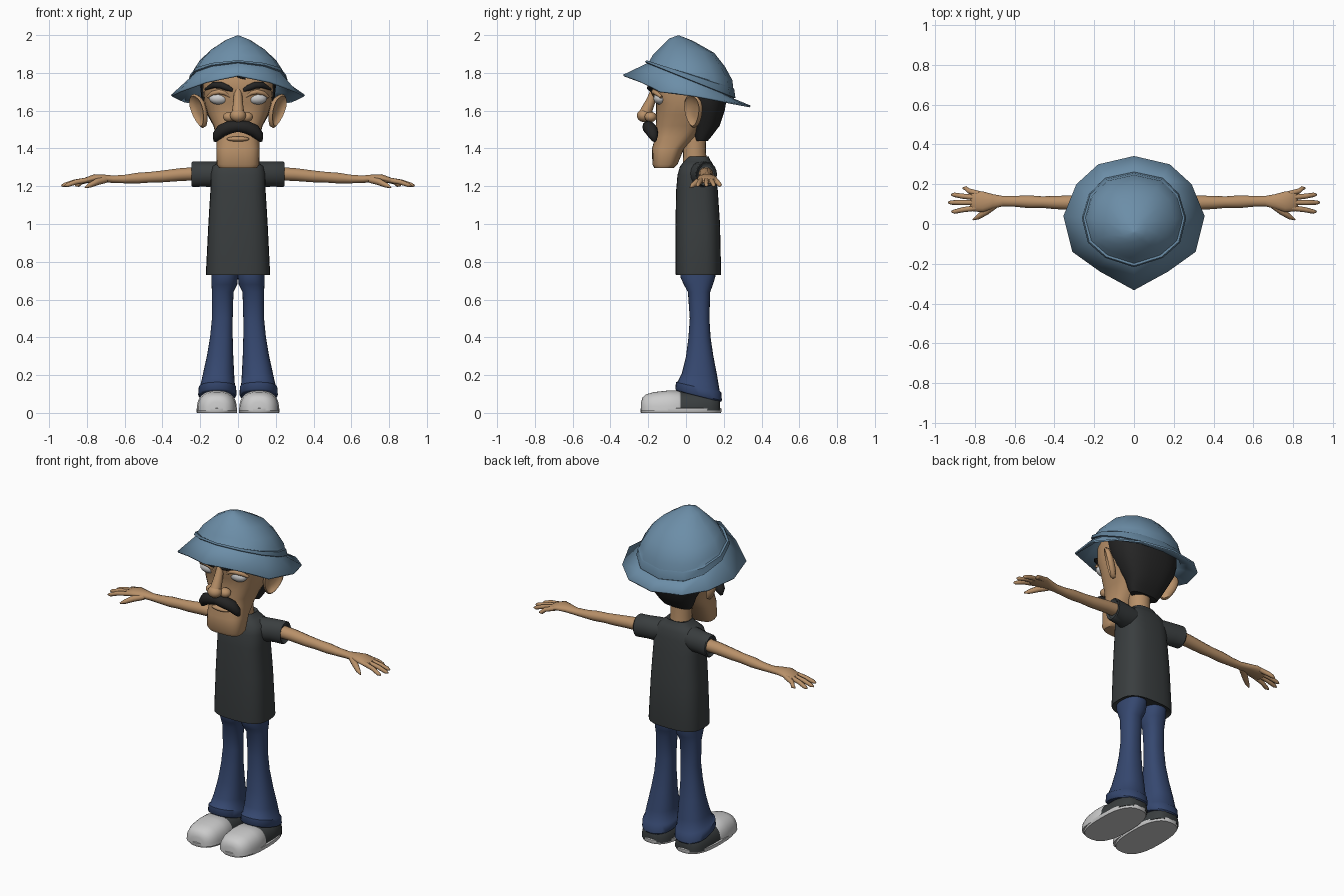
import bpy, bmesh
from math import sin, cos, pi, radians
from mathutils import Vector as V


def material(name, *rgb):
    m = bpy.data.materials.new(name)
    m.diffuse_color = (*rgb, 1)
    return m


SKIN = material("skin", .48, .28, .14)
DARK = material("dark_hair", .018, .018, .018)
HAT = material("hat_blue", .15, .27, .39)
BAND = material("band_blue", .12, .22, .32)
SHIRT = material("shirt_charcoal", .042, .048, .05)
JEANS = material("denim", .036, .064, .16)
PALE = material("pale", .6, .6, .61)


def power(v, p):
    return (1 if v >= 0 else -1) * abs(v) ** (2 / p)


def loft(name, rings, mat, mirror=False, caps=True, angle=45):
    """Skin a list of equal-length closed rings."""
    bm = bmesh.new()
    rows = [[bm.verts.new(p) for p in r] for r in rings]
    n = len(rows[0])
    for a, b in zip(rows, rows[1:]):
        for i in range(n):
            bm.faces.new((a[i], a[(i + 1) % n], b[(i + 1) % n], b[i]))
    if caps:
        bm.faces.new(rows[0])
        bm.faces.new(rows[-1])
    bmesh.ops.recalc_face_normals(bm, faces=bm.faces)
    return finish(name, bm, mat, mirror, angle)


def finish(name, bm, mat, mirror, angle):
    me = bpy.data.meshes.new(name)
    bm.to_mesh(me)
    bm.free()
    me.materials.append(mat)
    me.shade_smooth()
    me.set_sharp_from_angle(angle=radians(angle))
    ob = bpy.data.objects.new(name, me)
    bpy.context.collection.objects.link(ob)
    if mirror:
        ob.modifiers.new("mirror", 'MIRROR').use_mirror_merge = False
    return ob


def level(z, x0, x1, y0, y1, p=2.5, slope=0, n=28):
    """Rounded horizontal ring between x0..x1 and y0..y1."""
    out = []
    for i in range(n):
        t = 2 * pi * i / n
        dy = (y1 - y0) / 2 * power(sin(t), p)
        out.append(V(((x0 + x1) / 2 + (x1 - x0) / 2 * power(cos(t), p),
                      (y0 + y1) / 2 + dy, z + slope * dy)))
    return out


def stack(name, rows, mat, p=2.5):
    """Centred loft from rows of z, half width, front y, back y."""
    return loft(name, [level(z, -w, w, a, b, p) for z, w, a, b in rows], mat)


def along_x(rows, n=14):
    """Rings across x from rows of x, y, z, y radius, z radius."""
    return [[V((x, y + a * cos(2 * pi * i / n), z + b * sin(2 * pi * i / n)))
             for i in range(n)] for x, y, z, a, b in rows]


def tube(name, pts, mat, mirror=False, n=10):
    """Round tube through rows of x, y, z, radius."""
    c = [V(p[:3]) for p in pts]
    rings = []
    for i, p in enumerate(pts):
        d = (c[min(i + 1, len(c) - 1)] - c[max(i - 1, 0)]).normalized()
        u = d.cross(V((0, 1, 0)) if abs(d.y) < .8 else V((0, 0, 1))).normalized()
        w = d.cross(u)
        rings.append([c[i] + p[3] * (u * cos(2 * pi * k / n) + w * sin(2 * pi * k / n))
                      for k in range(n)])
    return loft(name, rings, mat, mirror, angle=70)


def ball(name, centre, size, mat, mirror=False):
    bm = bmesh.new()
    bmesh.ops.create_uvsphere(bm, u_segments=20, v_segments=12, radius=1)
    for v in bm.verts:
        v.co = V(a + b * s for a, b, s in zip(centre, v.co, size))
    return finish(name, bm, mat, mirror, 60)


# Head, neck and hair
stack("head", [(1.297, .1, -.168, -.065), (1.315, .113, -.178, -.045), (1.40, .115, -.18, -.01),
               (1.46, .115, -.163, .05), (1.52, .13, -.16, .1), (1.58, .16, -.158, .15),
               (1.64, .178, -.16, .18), (1.70, .184, -.185, .19), (1.78, .187, -.18, .19),
               (1.86, .15, -.14, .15)], SKIN, 2.8)
tube("neck", [(0, .05, 1.28, .068), (0, .045, 1.38, .06), (0, .045, 1.52, .062)], SKIN, n=20)
stack("hair", [(1.44, .09, .05, .115), (1.47, .108, .04, .14), (1.52, .13, .03, .178),
               (1.60, .175, -.01, .205), (1.66, .193, -.04, .215), (1.72, .2, -.06, .212),
               (1.76, .2, -.07, .195)], DARK, 2.5)

# Ears: cupped ellipses turned outward
turn = radians(40)
U, W, N = V((sin(turn), cos(turn), 0)), V((.25, -.05, .97)), V((cos(turn), -sin(turn), 0))
ear = []
for s, off in [(.5, -.025), (.93, -.014), (1, .002), (.88, .012), (.72, .0), (.35, -.008)]:
    ear.append([V((.208, .038, 1.598)) + N * off + s * (
        U * .056 * cos(t) * (1 + .25 * sin(t)) + W * .093 * sin(t))
        for t in [2 * pi * i / 20 for i in range(20)]])
loft("ear", ear, SKIN, True, angle=60)

# Face
ball("eye", (.1, -.137, 1.665), (.053, .035, .033), PALE, True)
tube("upper_eyelid", [(.04, -.165, 1.675, .008), (.07, -.173, 1.694, .012), (.1, -.17, 1.7, .013),
                      (.135, -.155, 1.692, .012), (.16, -.13, 1.672, .008)], SKIN, True)
tube("eyebrow", [(.028, -.188, 1.708, .008), (.055, -.19, 1.72, .016), (.09, -.182, 1.734, .018),
                 (.13, -.165, 1.735, .016), (.175, -.125, 1.712, .005)], DARK, True)
tube("nose_bridge", [(0, -.165, 1.71, .02), (0, -.187, 1.65, .025), (0, -.205, 1.61, .03),
                     (0, -.22, 1.575, .034)], SKIN, n=16)
ball("nose_tip", (0, -.223, 1.574), (.042, .037, .034), SKIN)
ball("nostril", (.045, -.187, 1.567), (.034, .032, .027), SKIN, True)
tube("moustache", [(s * x, y, z, r) for s, part in (
    (-1, [(.123, -.165, 1.437, .008), (.112, -.172, 1.465, .026), (.085, -.183, 1.495, .034),
          (.045, -.197, 1.512, .034)]),
    (1, [(0, -.2, 1.518, .03), (.045, -.197, 1.512, .034), (.085, -.183, 1.495, .034),
         (.112, -.172, 1.465, .026), (.123, -.165, 1.437, .008)])) for x, y, z, r in part], DARK, n=12)
ball("lower_lip", (0, -.165, 1.45), (.06, .022, .014), SKIN)
tube("forelock", [(0, -.17, 1.8, .02), (.012, -.187, 1.785, .015), (.04, -.19, 1.768, .003)], DARK)


# Hat: twelve-sided rings given as half outlines
def whole(half):
    return [V(p) for p in half] + [V((-x, y, z)) for x, y, z in reversed(half[1:-1])]


BASE = [(0, -.21), (.14, -.165), (.225, -.09), (.255, .03), (.22, .15), (.14, .225), (0, .255)]


def hat_ring(sx, sy, cy, z, slope):
    half = []
    for x, y in BASE:
        yy = cy + (y - .0225) * sy
        half.append((x * sx, yy, z + slope * yy))
    return whole(half)


brim = whole([(0, -.333, 1.79), (.17, -.24, 1.755), (.31, -.14, 1.705), (.355, .04, 1.683),
              (.29, .2, 1.653), (.18, .3, 1.634), (0, .342, 1.627)])
hat = loft("hat", [brim, hat_ring(1, 1, .0225, 1.765, -.4), hat_ring(.94, .95, .025, 1.815, -.22),
                   hat_ring(.8, .82, .015, 1.867, -.16), hat_ring(.56, .6, .01, 1.925, -.13),
                   hat_ring(.25, .28, -.025, 1.972, -.1), hat_ring(.02, .02, -.04, 1.998, 0)],
           HAT, caps=False, angle=50)
bm = bmesh.new()
bm.from_mesh(hat.data)
bmesh.ops.holes_fill(bm, edges=[e for e in bm.edges if e.is_boundary and e.verts[0].co.z > 1.95])
bmesh.ops.recalc_face_normals(bm, faces=bm.faces)
bm.to_mesh(hat.data)
bm.free()
shell = hat.modifiers.new("thickness", 'SOLIDIFY')
shell.thickness, shell.offset = .01, -1
loft("hat_band", [hat_ring(1, 1, .0225, 1.768, -.4), hat_ring(1.03, 1.03, .0225, 1.772, -.4),
                  hat_ring(1.0, 1.0, .0225, 1.798, -.33), hat_ring(.95, .95, .0225, 1.8, -.3)],
     BAND, caps=False, angle=40)

# Shirt
stack("shirt_body", [(.74, .155, -.04, .17), (.73, .168, -.054, .184), (.74, .17, -.055, .186),
                     (1.0, .157, -.056, .18), (1.18, .146, -.052, .168), (1.26, .146, -.045, .157),
                     (1.305, .135, -.032, .148), (1.33, .1, -.012, .135), (1.338, .085, -.005, .128),
                     (1.358, .07, .008, .12), (1.352, .06, .012, .112)], SHIRT, 2.9)
loft("shirt_sleeve", along_x([(.06, .07, 1.268, .07, .06), (.13, .085, 1.262, .066, .068),
                              (.18, .098, 1.264, .058, .066), (.24, .107, 1.263, .057, .067),
                              (.246, .107, 1.263, .052, .062), (.235, .107, 1.263, .044, .05)], 20),
     SHIRT, True)

# Arms and hands
loft("arm_and_palm", along_x([(.2, .105, 1.267, .04, .036), (.3, .107, 1.262, .037, .035),
                              (.4, .108, 1.252, .033, .032), (.46, .11, 1.248, .029, .029),
                              (.53, .112, 1.243, .032, .029), (.6, .114, 1.238, .027, .023),
                              (.66, .115, 1.237, .026, .02), (.71, .113, 1.241, .037, .021),
                              (.76, .112, 1.243, .052, .021), (.81, .115, 1.23, .052, .016),
                              (.825, .115, 1.226, .04, .009)]), SKIN, True, angle=70)
for name, y0, tip_x, y1 in [("little", .152, .862, .18), ("ring", .132, .92, .147),
                            ("middle", .108, .935, .108), ("index", .082, .918, .062)]:
    mx, my = (.8 + tip_x) / 2, (y0 + y1) / 2
    tube(name + "_finger", [(.78, y0, 1.236, .014), (mx, my, 1.222, .013), (tip_x - .015, y1, 1.206, .011),
                            (tip_x, y1, 1.202, .004)], SKIN, True, 8)
tube("thumb", [(.7, .095, 1.235, .018), (.745, .062, 1.224, .018), (.785, .035, 1.205, .013),
               (.81, .022, 1.193, .004)], SKIN, True, 8)

# Flared jeans with turned cuffs
legs = [(.75, 0, .14, -.03, .155, 0), (.72, 0, .14, -.03, .155, 0), (.68, .004, .14, -.012, .143, 0),
        (.64, .024, .138, .01, .128, 0), (.5, .028, .138, .02, .124, 0), (.4, .028, .148, .013, .13, 0),
        (.3, .025, .165, 0, .145, 0), (.2, .02, .187, -.022, .166, -.1),
        (.142, .016, .2, -.043, .178, -.22), (.135, .01, .208, -.053, .187, -.23),
        (.096, .008, .211, -.057, .19, -.25), (.088, .014, .205, -.05, .184, -.25)]
loft("trouser_leg", [level(z, a, b, c, d, 2.3, s) for z, a, b, c, d, s in legs], JEANS, True)


# Shoes: soles, pale toe caps and dark heels
def shoe_part(name, rows, mat, n=20):
    rings = []
    for y, w, h in rows:
        rings.append([V((.112 + w * power(cos(t), 2.6), y, .012 + h * power(sin(t), 2.6)))
                      for t in [pi * i / n for i in range(n + 1)]])
    loft(name, rings, mat, True)


loft("shoe_sole", [level(z, .112 - w, .112 + w, -.242 + i, .187 - i, 2.6)
                   for z, w, i in [(0, .105, .003), (.004, .108, 0), (.022, .108, 0), (.026, .103, .005)]],
     PALE, True)
shoe_part("toe_cap", [(-.238, .045, .045), (-.23, .065, .07), (-.212, .085, .086), (-.17, .1, .098),
                      (-.1, .106, .106), (-.04, .104, .106), (-.03, .1, .1)], PALE)
shoe_part("shoe_heel", [(-.04, .1, .1), (.05, .1, .1), (.13, .09, .095), (.165, .07, .085),
                        (.18, .045, .07)], SHIRT)
